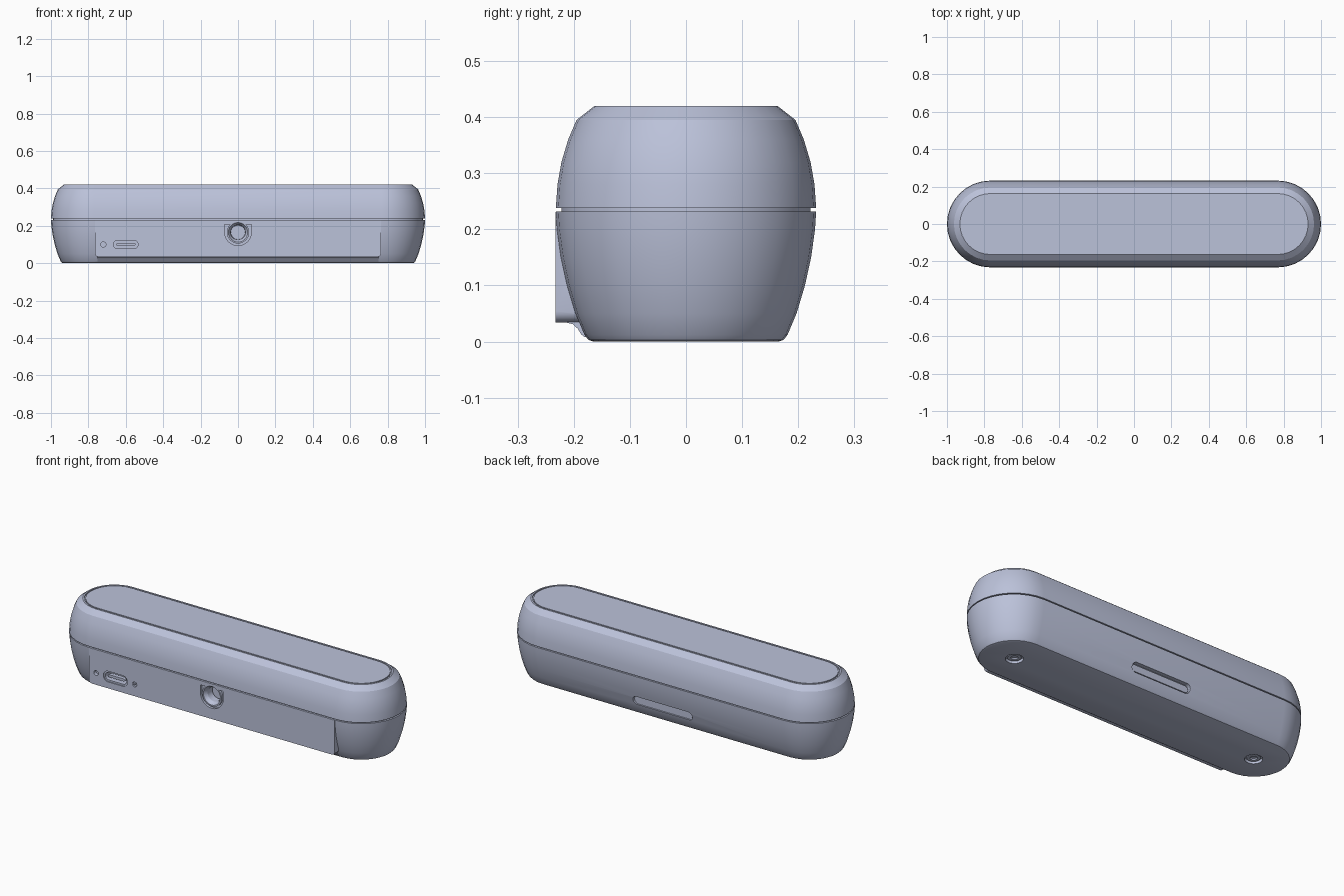
import bpy, bmesh
from math import sin, cos, pi

old = bpy.data.objects.get("Cube")
if old:
    bpy.data.objects.remove(old)

casing = bpy.data.materials.new("pale blue grey")
casing.use_nodes = True
colour = (0.50, 0.54, 0.70, 1)
casing.diffuse_color = colour
casing.node_tree.nodes["Principled BSDF"].inputs["Base Color"].default_value = colour

HALF = 0.768   # half length of the straight body section
FRONT = -0.233


def loft(name, rings, cap=True, closed=False):
    """Skin a list of equal-length point rings."""
    bm = bmesh.new()
    loops = [[bm.verts.new(p) for p in ring] for ring in rings]
    pairs = list(zip(loops, loops[1:]))
    if closed:
        pairs.append((loops[-1], loops[0]))
    for a, b in pairs:
        for i in range(len(a)):
            j = (i + 1) % len(a)
            bm.faces.new((a[i], a[j], b[j], b[i]))
    if cap and not closed:
        bm.faces.new(loops[0])
        bm.faces.new(loops[-1])
    bmesh.ops.recalc_face_normals(bm, faces=bm.faces)
    mesh = bpy.data.meshes.new(name)
    bm.to_mesh(mesh)
    bm.free()
    mesh.materials.append(casing)
    obj = bpy.data.objects.new(name, mesh)
    bpy.context.collection.objects.link(obj)
    return obj


def pill(name, half, sections, axis="z", at=(0, 0), n=16, closed=False):
    """Stack of stadium outlines: sections are (radius, depth along axis)."""
    rings = []
    for r, d in sections:
        ring = []
        for side in (1, -1):
            for i in range(n if half == 0 else n + 1):
                t = -pi / 2 + pi * i / n + (0 if side > 0 else pi)
                u, v = at[0] + side * half + r * cos(t), at[1] + r * sin(t)
                ring.append((u, v, d) if axis == "z" else (u, d, v))
        rings.append(ring)
    return loft(name, rings, closed=closed)


def prism(name, outline, axis, a, b):
    def place(u, v, d):
        return (d, u, v) if axis == "x" else (u, d, v)
    return loft(name, [[place(u, v, d) for u, v in outline] for d in (a, b)])


def combine(target, tool, operation):
    mod = target.modifiers.new(operation.lower(), "BOOLEAN")
    mod.operation = operation
    mod.solver = "EXACT"
    mod.object = tool
    bpy.context.view_layer.objects.active = target
    bpy.ops.object.modifier_apply(modifier=mod.name)
    bpy.data.objects.remove(tool)


parts = []

# Bowed lower and upper shells with a recessed seam between them
lower = pill("lower_shell", HALF, [
    (0.165, 0), (0.174, 0.003), (0.181, 0.012), (0.197, 0.05), (0.212, 0.10),
    (0.223, 0.15), (0.230, 0.20), (0.232, 0.232)])
upper = pill("upper_shell", HALF, [
    (0.232, 0.238), (0.229, 0.28), (0.222, 0.32), (0.210, 0.36), (0.195, 0.395),
    (0.163, 0.42), (0.155, 0.42), (0.155, 0.412)])
seam = pill("seam_core", HALF, [(0.222, 0.225), (0.222, 0.245)])
top = pill("top_panel", HALF, [(0.148, 0.408), (0.148, 0.42)])
parts += [lower, upper, seam, top]

# Flat front panel with rounded lower corners, blended into the base
W, BOTTOM, R = 0.765, 0.034, 0.02
outline = [(W, 0.231)]
for side in (1, -1):
    arc = [(side * (W - R + R * cos(t)), BOTTOM + R - R * sin(t))
           for t in (pi / 2 * i / 5 for i in range(6))]
    outline += arc if side > 0 else arc[::-1]
outline.append((-W, 0.231))
combine(lower, prism("front_panel", outline, "y", FRONT, -0.14), "UNION")
fillet = [(-0.15, 0.05), (-0.212, 0.05), (-0.212, 0.0335), (-0.202, 0.031),
          (-0.193, 0.023), (-0.187, 0.013), (-0.181, 0.008), (-0.15, 0.008)]
combine(lower, prism("panel_fillet", fillet, "x", -0.75, 0.75), "UNION")


def cut(half, r, at, a, b, axis="y"):
    combine(lower, pill("cutter", half, [(r, a), (r, b)], axis, at), "DIFFERENCE")


# Jack: U-shaped recess, bore and tapered bushing
JACK = (0, 0.165)
u_shape = [(0.071, 0.208)] + [
    (0.071 * cos(t), JACK[1] - 0.071 * sin(t)) for t in (pi * i / 16 for i in range(17))]
u_shape.append((-0.071, 0.208))
combine(lower, prism("cutter", u_shape, "y", -0.3, FRONT + 0.014), "DIFFERENCE")
cut(0, 0.052, JACK, -0.3, FRONT + 0.07)
parts.append(pill("jack_bushing", 0, [
    (0.060, FRONT), (0.060, FRONT + 0.03), (0.053, FRONT + 0.06),
    (0.038, FRONT + 0.06), (0.040, FRONT + 0.02), (0.052, FRONT)],
    "y", JACK, closed=True))

# Charging port: stepped slot with a tongue inside
PORT = (-0.6, 0.10)
cut(0.045, 0.030, PORT, -0.3, FRONT + 0.006)
cut(0.045, 0.021, PORT, -0.3, FRONT + 0.06)
parts.append(pill("port_tongue", 0.045, [(0.007, FRONT + 0.01), (0.007, FRONT + 0.07)],
                  "y", PORT))

# Pin hole and indicator either side of the port
cut(0, 0.014, (-0.72, 0.10), -0.3, FRONT + 0.02)
cut(0, 0.014, (-0.48, 0.10), -0.3, FRONT + 0.008)
parts.append(pill("indicator_bar", 0.012, [(0.003, FRONT + 0.001), (0.003, FRONT + 0.02)],
                  "y", (-0.48, 0.10)))

# Rear slot with a sunken button
REAR = (0, 0.085)
cut(0.16, 0.025, REAR, 0.192, 0.3)
parts.append(pill("rear_button", 0.16, [(0.019, 0.18), (0.019, 0.197)], "y", REAR))

# Recessed screws in the underside
for side, name in ((-1, "right"), (1, "left")):
    spot = (side * 0.765, 0)
    cut(0, 0.045, spot, -0.1, 0.016, "z")
    parts.append(pill(name + "_base_screw", 0, [
        (0.034, 0.02), (0.034, 0.006), (0.018, 0.006), (0.016, 0.013)], "z", spot))

# Smooth curved walls, keep edges crisp
bpy.ops.object.select_all(action="DESELECT")
for obj in parts:
    obj.select_set(True)
bpy.context.view_layer.objects.active = lower
bpy.ops.object.shade_smooth_by_angle(angle=pi / 7)
